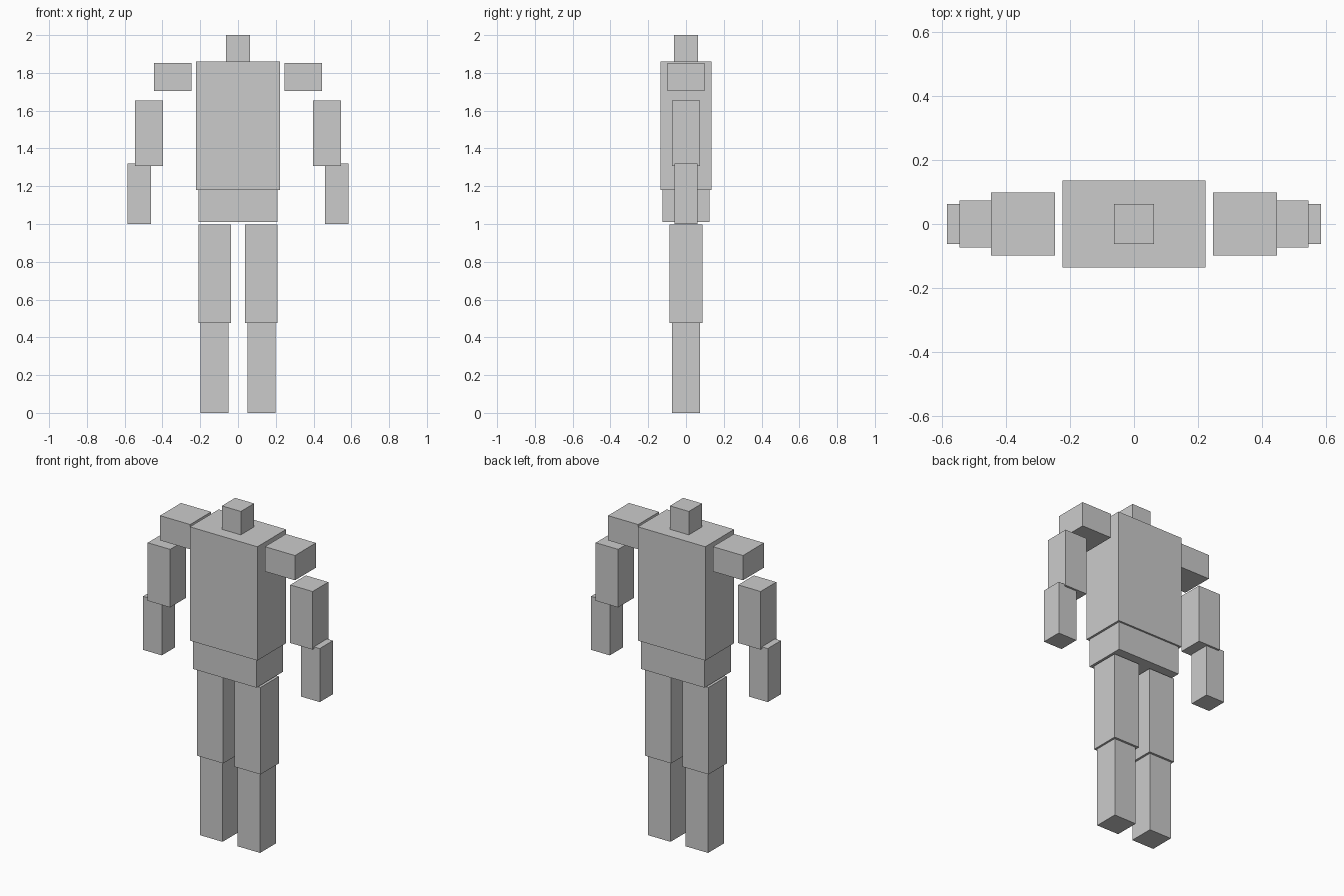
import bpy

if "Cube" in bpy.data.objects:
    bpy.data.objects.remove(bpy.data.objects["Cube"])


def box(name, x0, x1, half_y, z0, z1):
    """Axis-aligned box from its x range, half depth and z range."""
    bpy.ops.mesh.primitive_cube_add(size=1, location=((x0 + x1) / 2, 0, (z0 + z1) / 2))
    ob = bpy.context.object
    ob.name = name
    ob.scale = (x1 - x0, 2 * half_y, z1 - z0)
    bpy.ops.object.transform_apply(location=False, rotation=False, scale=True)
    return ob


# Central body blocks
box("neck", -0.0625, 0.0625, 0.0625, 1.86, 2.0)
box("torso", -0.223, 0.223, 0.136, 1.18, 1.86)
box("pelvis", -0.21, 0.21, 0.125, 1.01, 1.18)

# Limb blocks: name, inner x, outer x, half depth, bottom, top
limbs = [
    ("shoulder", 0.247, 0.446, 0.099, 1.705, 1.853),
    ("upper_arm", 0.397, 0.545, 0.074, 1.308, 1.655),
    ("forearm", 0.46, 0.584, 0.062, 1.0, 1.32),
    ("thigh", 0.037, 0.21, 0.087, 0.477, 0.997),
    ("shin", 0.05, 0.198, 0.074, 0.0, 0.477),
]
for name, inner, outer, half_y, z0, z1 in limbs:
    box(name + "_right", inner, outer, half_y, z0, z1)
    box(name + "_left", -outer, -inner, half_y, z0, z1)
